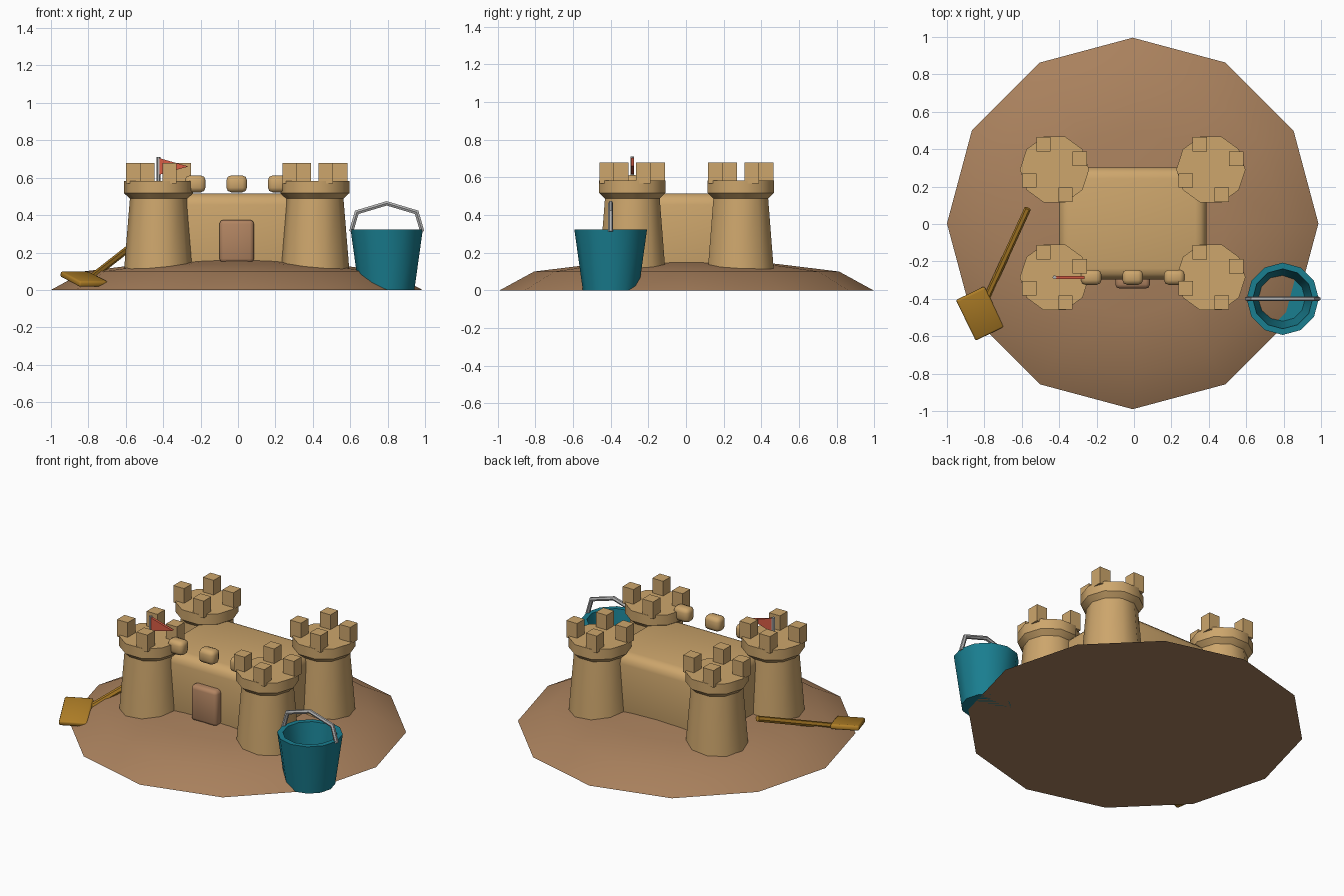
import bpy, bmesh
from math import cos, sin, pi, radians
from mathutils import Vector

if "Cube" in bpy.data.objects:
    bpy.data.objects.remove(bpy.data.objects["Cube"])

CX, CY = -0.007, 0.003   # castle centre


def mat(name, *rgb):
    m = bpy.data.materials.new(name)
    m.diffuse_color = (*rgb, 1)
    m.use_nodes = True
    m.node_tree.nodes["Principled BSDF"].inputs["Base Color"].default_value = m.diffuse_color
    return m


SAND = mat("sand", 0.61, 0.38, 0.15)
WET = mat("wet_sand", 0.40, 0.22, 0.11)
DOOR = mat("door_brown", 0.44, 0.23, 0.12)
TEAL = mat("teal", 0.01, 0.21, 0.28)
GOLD = mat("gold", 0.43, 0.21, 0.02)
RED = mat("red", 0.70, 0.11, 0.06)
METAL = mat("metal", 0.45, 0.45, 0.45)


def finish(bm, name, material, loc=(0, 0, 0), rot=(0, 0, 0), smooth=40):
    bmesh.ops.recalc_face_normals(bm, faces=bm.faces)
    me = bpy.data.meshes.new(name)
    bm.to_mesh(me)
    bm.free()
    ob = bpy.data.objects.new(name, me)
    bpy.context.collection.objects.link(ob)
    ob.location, ob.rotation_euler = loc, rot
    me.materials.append(material)
    if smooth:
        bpy.ops.object.select_all(action='DESELECT')
        ob.select_set(True)
        bpy.context.view_layer.objects.active = ob
        bpy.ops.object.shade_smooth_by_angle(angle=radians(smooth))
    return ob


def lathe(name, profile, n, material, loc, smooth=40):
    """Revolve (radius, z) points; both ends are closed with a cap or a pole."""
    bm = bmesh.new()
    rings = []
    for r, z in profile:
        if r == 0:
            rings.append([bm.verts.new((0, 0, z))])
        else:
            rings.append([bm.verts.new((r * cos(2 * pi * i / n), r * sin(2 * pi * i / n), z))
                          for i in range(n)])
    for a, b in zip(rings, rings[1:]):
        for i in range(n):
            j = (i + 1) % n
            if len(b) == 1:
                bm.faces.new((a[i], a[j], b[0]))
            else:
                bm.faces.new((a[i], a[j], b[j], b[i]))
    for ring in (rings[0], rings[-1]):
        if len(ring) > 1:
            bm.faces.new(ring)
    return finish(bm, name, material, loc, smooth=smooth)


def box(name, size, loc, material, bevel=0.0, segs=2, rot=(0, 0, 0)):
    bm = bmesh.new()
    bmesh.ops.create_cube(bm, size=1)
    bmesh.ops.scale(bm, vec=size, verts=bm.verts)
    if bevel:
        bmesh.ops.bevel(bm, geom=bm.edges[:], offset=bevel, segments=segs,
                        profile=0.5, affect='EDGES')
    return finish(bm, name, material, loc, rot, smooth=50 if bevel else 0)


def tube(name, pts, r, n, material):
    """Sweep an n-gon along a path lying in one plane, with mitred corners."""
    pts = [Vector(p) for p in pts]
    bm = bmesh.new()
    normal = (pts[-1] - pts[0]).cross(pts[len(pts) // 2] - pts[0])
    if normal.length < 1e-6:
        normal = (pts[-1] - pts[0]).cross(Vector((0, 0, 1)))
    normal.normalize()
    rings = []
    for i, p in enumerate(pts):
        d0 = (p - pts[i - 1]).normalized() if i else None
        d1 = (pts[i + 1] - p).normalized() if i < len(pts) - 1 else None
        t = ((d0 or d1) + (d1 or d0)).normalized()
        side = t.cross(normal) / t.dot(d0 or d1)
        rings.append([bm.verts.new(p + r * (normal * cos(2 * pi * k / n) + side * sin(2 * pi * k / n)))
                      for k in range(n)])
    for a, b in zip(rings, rings[1:]):
        for k in range(n):
            j = (k + 1) % n
            bm.faces.new((a[k], a[j], b[j], b[k]))
    bm.faces.new(rings[0])
    bm.faces.new(rings[-1])
    return finish(bm, name, material, smooth=30)


# Sand mound
lathe("mound", [(0.993, 0), (0.81, 0.1), (0.5, 0.138), (0.25, 0.165), (0, 0.175)],
      12, WET, (CX, CY, 0))

# Keep, door and front battlements
box("keep", (0.79, 0.60, 0.46), (CX, CY, 0.285), SAND, 0.06, 3)
box("door", (0.185, 0.08, 0.23), (CX, -0.305, 0.26), DOOR, 0.022)
for i in (-1, 0, 1):
    box("wall_battlement", (0.11, 0.08, 0.09), (CX + 0.222 * i, -0.285, 0.567), SAND, 0.025)

# Corner towers with collars and four battlements each
for sx in (-1, 1):
    for sy in (-1, 1):
        tx, ty = CX + 0.418 * sx, CY + 0.288 * sy
        lathe("tower", [(0.188, 0.05), (0.184, 0.11), (0.153, 0.488), (0.185, 0.518), (0.185, 0.583)],
              10, SAND, (tx, ty, 0))
        for k in range(4):
            a = radians(23.5 + 90 * k)
            box("tower_battlement", (0.077, 0.077, 0.11),
                (tx + 0.147 * cos(a), ty + 0.147 * sin(a), 0.623), SAND)

# Flag on the front left tower
lathe("flag_pole", [(0.011, 0.56), (0.011, 0.71)], 6, METAL, (-0.425, -0.285, 0))
bm = bmesh.new()
tri = bm.faces.new([bm.verts.new((x, -0.008, z)) for x, z in ((0, 0.705), (0, 0.615), (0.158, 0.66))])
ext = bmesh.ops.extrude_face_region(bm, geom=[tri])
bmesh.ops.translate(bm, vec=(0, 0.016, 0),
                    verts=[g for g in ext["geom"] if isinstance(g, bmesh.types.BMVert)])
finish(bm, "flag", RED, (-0.423, -0.285, 0), smooth=0)

# Bucket: outer wall, rim, inner wall and floor
BX, BY = 0.795, -0.40
lathe("bucket", [(0, 0), (0.148, 0), (0.193, 0.323), (0.160, 0.323), (0.120, 0.025), (0, 0.025)][1:],
      12, TEAL, (BX, BY, 0))
tube("bucket_handle", [(BX + x, BY, z) for x, z in
     ((-0.190, 0.312), (-0.160, 0.415), (0, 0.463), (0.160, 0.415), (0.190, 0.312))], 0.013, 6, METAL)

# Shovel
tube("shovel_handle", [(-0.785, -0.39, 0.065), (-0.568, 0.083, 0.235)], 0.018, 6, GOLD)
box("shovel_blade", (0.17, 0.245, 0.032), (-0.823, -0.478, 0.058), GOLD, 0.01, 2,
    (radians(13), 0, radians(26)))
